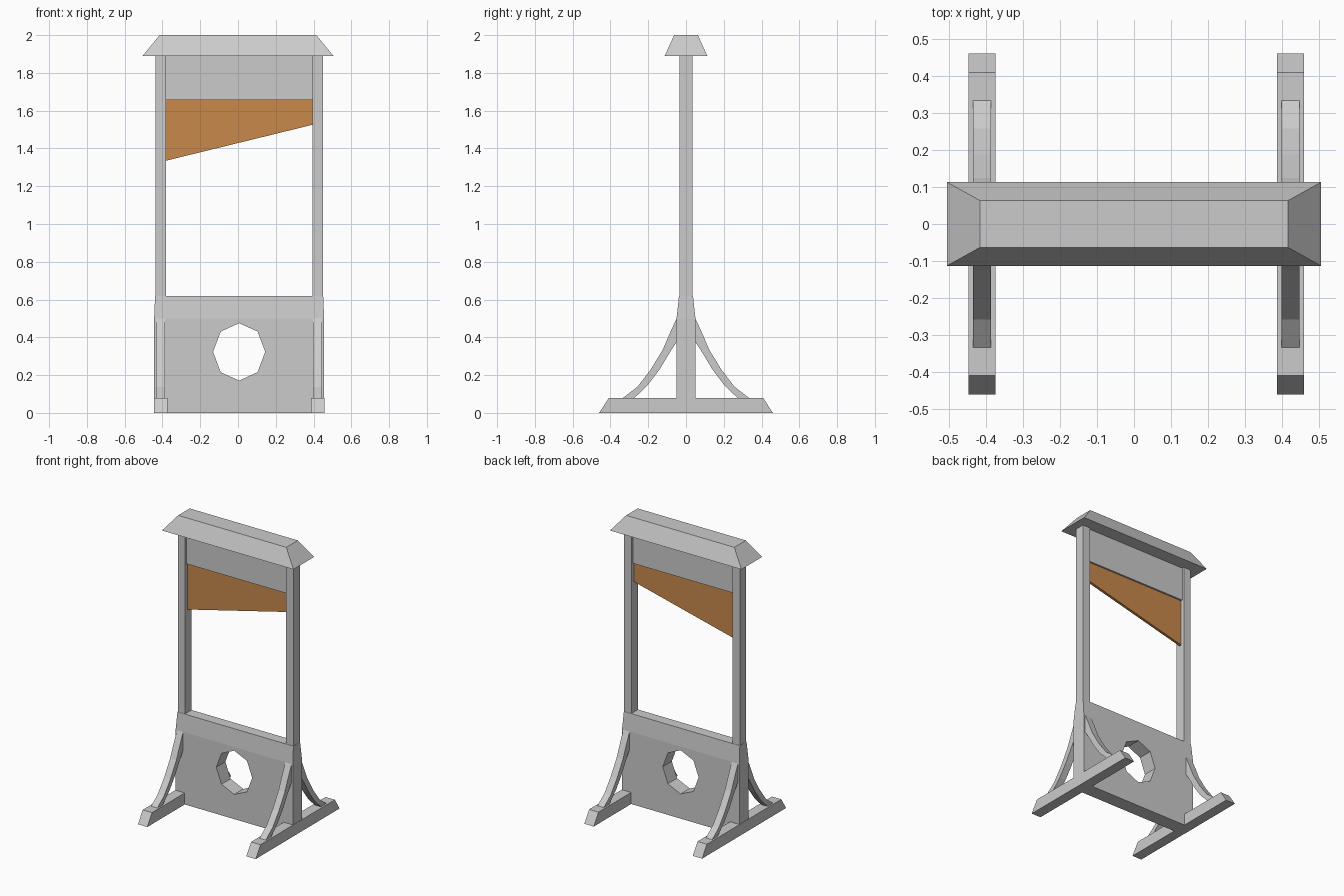
import bpy, bmesh, math

if "Cube" in bpy.data.objects:
    bpy.data.objects.remove(bpy.data.objects["Cube"])

CX = 0.006  # small sideways offset of the frame


def mesh_object(name, bm):
    bmesh.ops.recalc_face_normals(bm, faces=bm.faces)
    me = bpy.data.meshes.new(name)
    bm.to_mesh(me)
    bm.free()
    ob = bpy.data.objects.new(name, me)
    bpy.context.collection.objects.link(ob)
    return ob


def prism(name, outline, lo, hi, axis):
    """Extrude a 2D outline along axis: 'x' uses (y, z), 'y' uses (x, z)."""
    place = {'x': lambda p, t: (t, p[0], p[1]), 'y': lambda p, t: (p[0], t, p[1])}[axis]
    bm = bmesh.new()
    a = [bm.verts.new(place(p, lo)) for p in outline]
    b = [bm.verts.new(place(p, hi)) for p in outline]
    bm.faces.new(a)
    bm.faces.new(b)
    for i in range(len(a)):
        j = (i + 1) % len(a)
        bm.faces.new((a[i], a[j], b[j], b[i]))
    return mesh_object(name, bm)


def stack(name, levels, cx=0.0):
    """Loft rectangles given as (z, half width, half depth)."""
    bm = bmesh.new()
    rings = [[bm.verts.new((cx + sx * w, sy * d, z))
              for sx, sy in ((-1, -1), (1, -1), (1, 1), (-1, 1))] for z, w, d in levels]
    bm.faces.new(rings[0])
    bm.faces.new(rings[-1])
    for r, s in zip(rings, rings[1:]):
        for i in range(4):
            j = (i + 1) % 4
            bm.faces.new((r[i], r[j], s[j], s[i]))
    return mesh_object(name, bm)


# Roof-like cap
stack("top_cap", [(1.89, 0.505, 0.113), (2.0, 0.415, 0.063)])

# Lower neck board with an eight-sided hole
board = stack("lower_board", [(0, 0.45, 0.05), (0.5, 0.45, 0.05),
                              (0.62, 0.445, 0.037)], CX)
bpy.ops.mesh.primitive_cylinder_add(vertices=8, radius=1, depth=0.4,
                                    location=(CX, 0, 0.323), rotation=(math.pi / 2, 0, 0))
cutter = bpy.context.object
cutter.name = "hole_cutter"
cutter.scale = (0.138, 0.152, 1)
cutter.hide_render = True
cutter.hide_set(True)
cut = board.modifiers.new("hole", 'BOOLEAN')
cut.operation = 'DIFFERENCE'
cut.solver = 'EXACT'
cut.object = cutter

# Posts, feet and curved braces on both sides
outer = [(0.333, 0.08), (0.257, 0.138), (0.188, 0.228), (0.124, 0.333), (0.082, 0.43), (0.045, 0.51)]
inner = [(0.04, 0.39), (0.087, 0.318), (0.14, 0.23), (0.2, 0.15), (0.272, 0.08)]
foot = [(-0.46, 0), (0.46, 0), (0.408, 0.08), (-0.408, 0.08)]
for side, s in (("left", -1), ("right", 1)):
    stack(side + "_post", [(0.62, 0.028, 0.035), (1.89, 0.028, 0.035)], CX + s * 0.416)
    x = CX + s * 0.416
    prism(side + "_foot", foot, x - 0.036, x + 0.036, 'x')
    for end, d in (("front", -1), ("back", 1)):
        prism(f"{side}_{end}_brace", [(d * y, z) for y, z in outer + inner],
              x - 0.024, x + 0.024, 'x')

# Weight board and slanted blade
xl, xr = CX - 0.388, CX + 0.388
prism("weight_board", [(xl, 1.657), (xr, 1.657), (xr, 1.89), (xl, 1.89)], -0.021, 0.021, 'y')
blade = prism("blade", [(xl, 1.335), (xr, 1.525), (xr, 1.657), (xl, 1.657)], -0.009, 0.009, 'y')
mat = bpy.data.materials.new("blade_orange")
mat.diffuse_color = (0.58, 0.25, 0.07, 1)
mat.use_nodes = True
mat.node_tree.nodes["Principled BSDF"].inputs["Base Color"].default_value = mat.diffuse_color
blade.data.materials.append(mat)
